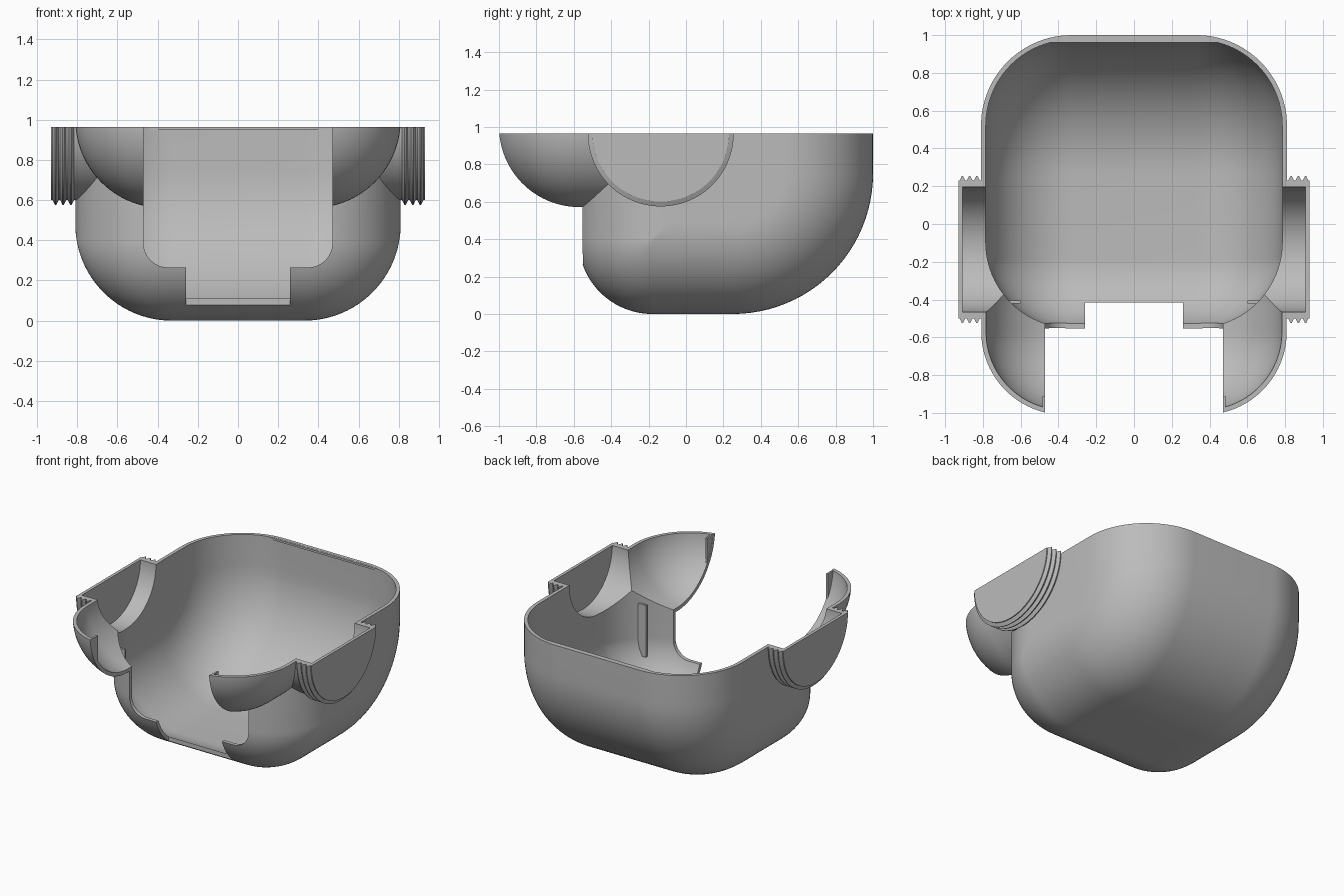
import bpy, bmesh
from math import sin, cos, pi
from mathutils import Matrix, Vector

if "Cube" in bpy.data.objects:
    bpy.data.objects.remove(bpy.data.objects["Cube"])

TOP, WALL, FILLET, SEG = 0.965, 0.025, 0.48, 24

grey = bpy.data.materials.new("light_grey")
grey.use_nodes = True
grey.diffuse_color = (0.5, 0.5, 0.5, 1)
grey.node_tree.nodes["Principled BSDF"].inputs["Base Color"].default_value = (0.5, 0.5, 0.5, 1)


def finish(name, bm):
    bmesh.ops.remove_doubles(bm, verts=bm.verts, dist=1e-5)
    bmesh.ops.recalc_face_normals(bm, faces=bm.faces)
    mesh = bpy.data.meshes.new(name)
    bm.to_mesh(mesh)
    bm.free()
    mesh.materials.append(grey)
    ob = bpy.data.objects.new(name, mesh)
    bpy.context.collection.objects.link(ob)
    return ob


def loft(bm, rings):
    """Skin closed rings of equal length and cap both ends."""
    rings = [[bm.verts.new(p) for p in ring] for ring in rings]
    for a, b in zip(rings, rings[1:]):
        for i in range(len(a)):
            j = (i + 1) % len(a)
            bm.faces.new((a[i], a[j], b[j], b[i]))
    bm.faces.new(rings[0])
    bm.faces.new(rings[-1])


def tub(name, wall, top):
    """Rounded bowl body: a side profile inset along a fillet towards each side."""
    def ring(x, d):
        rf, rb = max(0.395 - d, 0.012), max(0.75 - d, 0.012)
        yf, yb = -0.575 + d, 1 - d
        pts = [(x, yf, top)]
        for i in range(SEG + 1):
            a = pi / 2 * i / SEG
            pts.append((x, yf + rf - rf * cos(a), d + rf - rf * sin(a)))
        for i in range(SEG + 1):
            a = pi / 2 * i / SEG
            pts.append((x, yb - rb + rb * sin(a), d + rb - rb * cos(a)))
        return pts + [(x, yb, top)]

    r = FILLET - wall
    steps = [pi / 2 * i / SEG for i in range(SEG + 1)]
    half = [(0.33 + r * sin(a), FILLET - r * cos(a)) for a in steps]
    stations = [(-x, d) for x, d in reversed(half)] + half
    bm = bmesh.new()
    loft(bm, [ring(x, d) for x, d in stations])
    # flat front face
    cut = bmesh.ops.bisect_plane(bm, geom=bm.verts[:] + bm.edges[:] + bm.faces[:],
                                 plane_co=(0, -0.555 + wall, 0), plane_no=(0, -1, 0), clear_outer=True)
    edges = [e for e in cut["geom_cut"] if isinstance(e, bmesh.types.BMEdge)]
    bmesh.ops.contextual_create(bm, geom=edges)
    return finish(name, bm)


def lathe(name, profile, centre, axis, sides=128):
    """Turn (position along axis, radius) pairs around the x or y axis."""
    bm = bmesh.new()
    rings = []
    for t, r in profile:
        ring = []
        for i in range(sides):
            a = 2 * pi * (i + 0.5) / sides
            u, v = r * cos(a), r * sin(a)
            ring.append(Vector((t, u, v) if axis == "x" else (u, t, v)) + Vector(centre))
        rings.append(ring)
    loft(bm, rings)
    return finish(name, bm)


def box(name, lo, hi):
    bm = bmesh.new()
    lo, hi = Vector(lo), Vector(hi)
    size = hi - lo
    bmesh.ops.create_cube(bm, size=1, matrix=Matrix.Translation((lo + hi) / 2) @ Matrix.Diagonal((*size, 1)))
    return finish(name, bm)


def combine(ob, other, op, keep=False):
    mod = ob.modifiers.new("join", 'BOOLEAN')
    mod.operation, mod.object, mod.solver = op, other, 'EXACT'
    bpy.context.view_layer.objects.active = ob
    bpy.ops.object.modifier_apply(modifier=mod.name)
    if not keep:
        bpy.data.objects.remove(other)


def cheek(name, s, wall):
    """Round-nosed front lobe."""
    r = 0.44 - wall
    nose = [(-r * cos(pi / 2 * i / SEG), max(r * sin(pi / 2 * i / SEG), 0.002)) for i in range(SEG + 1)]
    return lathe(name, nose + [(0.37, r)], (s * 0.37, -0.571, 1.0), "y")


def ear(name, s):
    """Threaded side cap."""
    profile = [(0.55, 0.365), (0.815, 0.365)]
    for x in (0.832, 0.87, 0.908):
        profile += [(x - 0.015, 0.365), (x - 0.003, 0.39), (x + 0.003, 0.39), (x + 0.015, 0.365)]
    profile += [(0.93, 0.365)]
    return lathe(name, [(s * x, r) for x, r in profile], (0, -0.135, TOP), "x")


# Outer volume
shell = tub("shell", 0, TOP)
envelope = tub("envelope", 0.004, TOP)
for s in (-1, 1):
    combine(shell, cheek("cheek", s, 0), 'UNION')
    combine(shell, ear("ear", s), 'UNION')

# Hollow inside
combine(shell, tub("hollow", WALL, 1.3), 'DIFFERENCE')
for s in (-1, 1):
    combine(shell, cheek("cheek_hollow", s, WALL), 'DIFFERENCE')
    bore = lathe("ear_hollow", [(s * 0.5, 0.33), (s * 0.908, 0.33)], (0, -0.135, TOP), "x")
    combine(shell, bore, 'DIFFERENCE')

# Front opening with rounded lower corners, and the notch below it
outline = [(0.47, 1.5)]
outline += [(0.35 + 0.12 * cos(a), 0.385 - 0.12 * sin(a)) for a in (pi / 2 * i / 12 for i in range(13))]
outline += [(-x, z) for x, z in reversed(outline)]
bm = bmesh.new()
loft(bm, [[(x, y, z) for x, z in outline] for y in (-1.3, -0.3)])
combine(shell, finish("opening", bm), 'DIFFERENCE')
combine(shell, box("notch", (-0.26, -1.3, -0.2), (0.26, -0.415, 1.2)), 'DIFFERENCE')
combine(shell, box("trim", (-2, -2, TOP), (2, 2, 2)), 'DIFFERENCE')

# Ribs behind the front wall and tabs on the cheek tips
parts = [shell]
for s, side in ((1, "left"), (-1, "right")):
    x0, x1 = sorted((s * 0.6, s * 0.75))
    rib = box(side + "_rib", (x0, -0.42, 0.27), (x1, -0.405, 0.64))
    combine(rib, envelope, 'INTERSECT', keep=True)
    x0, x1 = sorted((s * 0.471, s * 0.484))
    tab = box(side + "_cheek_tab", (x0, -1.1, 0.70), (x1, -0.91, TOP - 0.002))
    combine(tab, cheek("cheek_envelope", s, 0.004), 'INTERSECT')
    parts += [rib, tab]
bpy.data.objects.remove(envelope)

# Small lip along the back rim
parts.append(box("back_lip", (-0.44, 0.962, 0.95), (0.44, 0.985, TOP - 0.001)))

for ob in parts:
    bpy.ops.object.select_all(action='DESELECT')
    ob.select_set(True)
    bpy.context.view_layer.objects.active = ob
    bpy.ops.object.shade_smooth_by_angle(angle=0.5)
